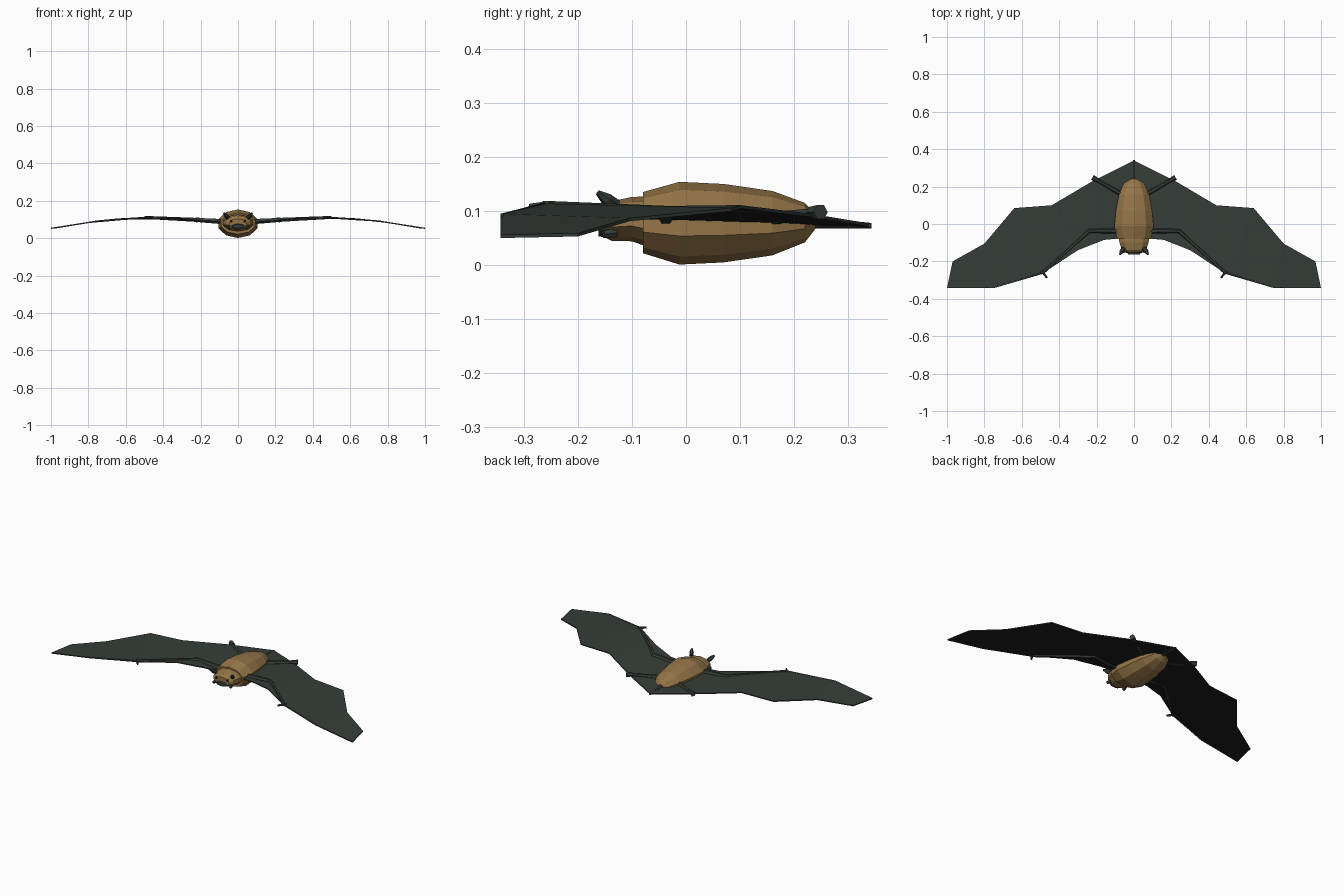
import bpy, bmesh, math
from mathutils import Vector

if "Cube" in bpy.data.objects:
    bpy.data.objects.remove(bpy.data.objects["Cube"])


def material(name, rgb):
    m = bpy.data.materials.new(name)
    m.diffuse_color = (*rgb, 1)
    m.use_nodes = True
    m.node_tree.nodes["Principled BSDF"].inputs["Base Color"].default_value = m.diffuse_color
    return m


FUR = material("brown fur", (0.30, 0.18, 0.065))
SKIN = material("dark green grey skin", (0.036, 0.047, 0.039))
UNDER = material("black membrane underside", (0.012, 0.013, 0.012))


def finish(name, bm, *mats):
    bmesh.ops.recalc_face_normals(bm, faces=bm.faces)
    me = bpy.data.meshes.new(name)
    bm.to_mesh(me)
    bm.free()
    for m in mats:
        me.materials.append(m)
    ob = bpy.data.objects.new(name, me)
    bpy.context.collection.objects.link(ob)
    return ob


def bridge(bm, rings):
    n = len(rings[0])
    for a, b in zip(rings, rings[1:]):
        for i in range(n):
            bm.faces.new((a[i], a[(i + 1) % n], b[(i + 1) % n], b[i]))
    bm.faces.new(rings[0])
    bm.faces.new(rings[-1])


def loft(name, sections, mat, sides=10):
    """Sections along y: (y, half width, bottom z, top z)."""
    bm = bmesh.new()
    rings = []
    for y, w, lo, hi in sections:
        rings.append([bm.verts.new((w * math.sin(t), y, (lo + hi) / 2 + (hi - lo) / 2 * math.cos(t)))
                      for t in (2 * math.pi * i / sides for i in range(sides))])
    bridge(bm, rings)
    return finish(name, bm, mat)


def limb(name, points, radii, mat, sides=6):
    """Tapered tube through points, built on both sides."""
    for side, s in (("right", 1), ("left", -1)):
        pts = [Vector((p[0] * s, p[1], p[2])) for p in points]
        bm = bmesh.new()
        rings = []
        for i, p in enumerate(pts):
            d = (pts[min(i + 1, len(pts) - 1)] - pts[max(i - 1, 0)]).normalized()
            u = d.cross(Vector((0, 0, 1))).normalized()
            v = d.cross(u)
            rings.append([bm.verts.new(p + radii[i] * (u * math.cos(t) + v * math.sin(t)))
                          for t in (2 * math.pi * k / sides for k in range(sides))])
        bridge(bm, rings)
        finish(f"{side}_{name}", bm, mat)


# furry body, head and dark snout
loft("body", [(-0.08, 0.095, 0.022, 0.135), (-0.012, 0.11, 0.001, 0.154), (0.07, 0.102, 0.005, 0.15),
              (0.16, 0.084, 0.018, 0.137), (0.22, 0.055, 0.042, 0.115), (0.24, 0.018, 0.068, 0.092)], FUR)
loft("head", [(-0.075, 0.085, 0.035, 0.127), (-0.10, 0.082, 0.044, 0.126), (-0.138, 0.068, 0.045, 0.118),
              (-0.152, 0.048, 0.052, 0.104)], FUR)
loft("snout", [(-0.14, 0.042, 0.05, 0.082), (-0.162, 0.032, 0.053, 0.074)], SKIN, 8)

# wing and tail membrane: one sheet, leading edge paired with trailing edge
lead = [(0, -0.07, 0.085), (0.16, -0.085, 0.09), (0.30, -0.14, 0.105), (0.49, -0.265, 0.111),
        (0.75, -0.343, 0.092), (1.0, -0.343, 0.053)]
trail = [(0, 0.34, 0.074), (0.22, 0.23, 0.092), (0.44, 0.10, 0.108), (0.64, 0.085, 0.103),
         (0.80, -0.105, 0.084), (0.97, -0.20, 0.056)]
bm = bmesh.new()
H = 0.003
edges = [(Vector(a), Vector(b)) for a, b in zip(lead, trail)]
edges = [(Vector((-a.x, a.y, a.z)), Vector((-b.x, b.y, b.z))) for a, b in edges[:0:-1]] + edges
rings = []
for a, b in edges:
    up = Vector((0, 0, H))
    rings.append([bm.verts.new(p) for p in (a + up, b + up, b - up, a - up)])
bridge(bm, rings)
wing = finish("wing_membrane", bm, SKIN, UNDER)
for f in wing.data.polygons:
    f.material_index = 1 if f.normal.z < -0.5 else 0

# arm, finger and thumb bones
limb("arm", [(0.07, -0.037, 0.088), (0.24, -0.037, 0.099), (0.49, -0.262, 0.111)], [0.016, 0.012, 0.009], SKIN)
limb("finger", [(0.48, -0.258, 0.111), (0.75, -0.339, 0.092), (0.995, -0.338, 0.053)], [0.006, 0.004, 0.003], SKIN)
limb("thumb", [(0.495, -0.25, 0.112), (0.465, -0.288, 0.109)], [0.008, 0.005], SKIN)

# hind legs, feet and tail
limb("leg", [(0.05, 0.15, 0.085), (0.20, 0.236, 0.097)], [0.014, 0.009], SKIN)
limb("foot", [(0.192, 0.232, 0.098), (0.222, 0.249, 0.098)], [0.011, 0.015], SKIN)
loft("tail", [(0.22, 0.012, 0.068, 0.09), (0.343, 0.005, 0.068, 0.078)], SKIN, 6)

# ears and eyes
limb("ear", [(0.055, -0.13, 0.11), (0.066, -0.147, 0.122), (0.075, -0.163, 0.134)], [0.012, 0.012, 0.005], SKIN)
limb("eye", [(0.035, -0.14, 0.092), (0.037, -0.155, 0.09)], [0.009, 0.006], UNDER)
limb("lower_whisker_pad", [(0.05, -0.13, 0.06), (0.058, -0.153, 0.057)], [0.010, 0.008], SKIN)
